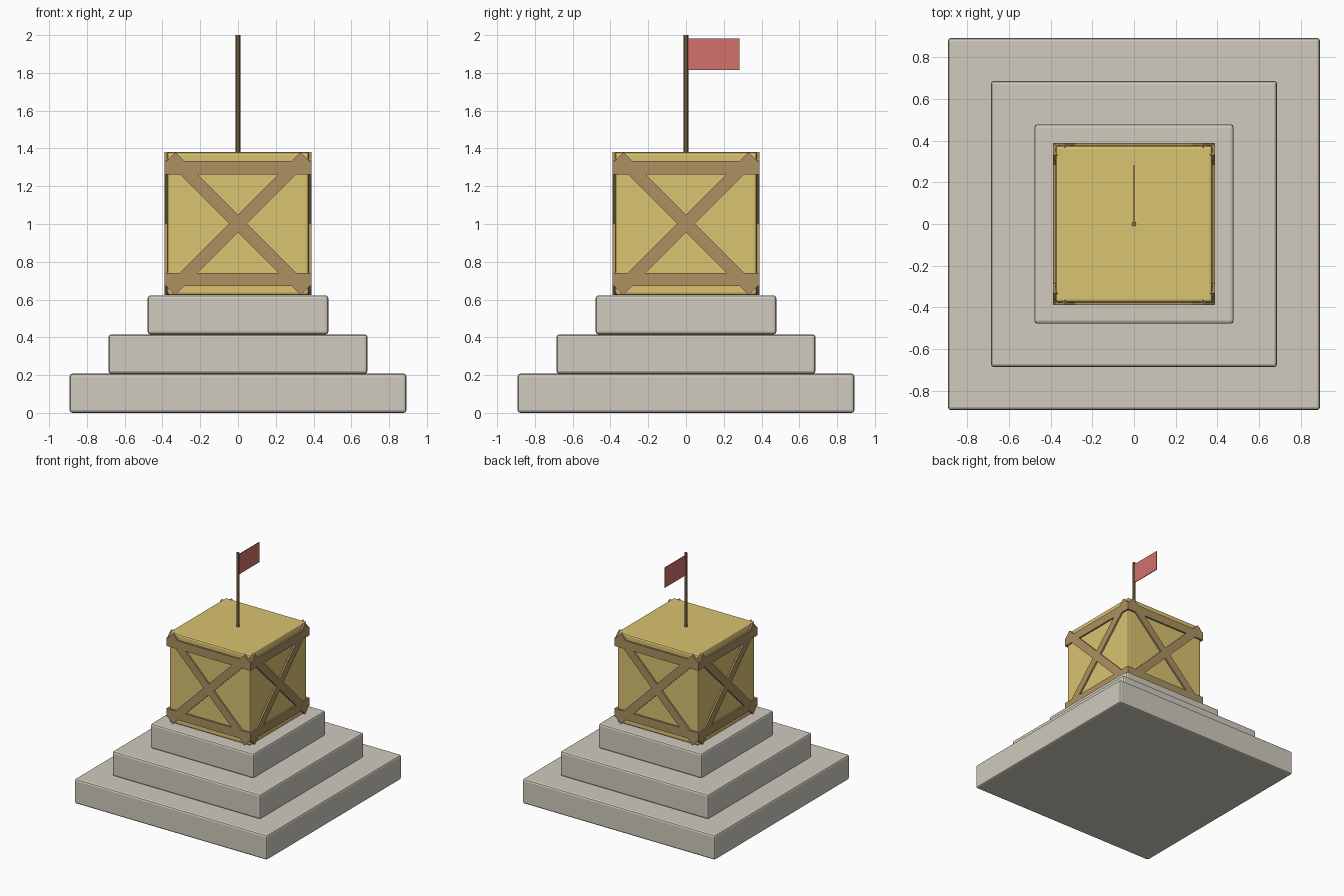
import bpy
from math import radians
from mathutils import Matrix, Vector

if "Cube" in bpy.data.objects:
    bpy.data.objects.remove(bpy.data.objects["Cube"])


def material(name, rgb):
    m = bpy.data.materials.new(name)
    m.diffuse_color = (*[c ** 2.2 for c in rgb], 1)
    m.use_nodes = True
    m.node_tree.nodes["Principled BSDF"].inputs["Base Color"].default_value = m.diffuse_color
    return m


STONE = material("stone", (0.81, 0.79, 0.74))
GOLD = material("yellow_wood", (0.85, 0.76, 0.44))
WOOD = material("brown_wood", (0.67, 0.56, 0.38))
POLE = material("pole_wood", (0.55, 0.45, 0.32))
RED = material("red_cloth", (0.82, 0.44, 0.42))


def box(name, size, matrix, mat, bevel=0):
    bpy.ops.mesh.primitive_cube_add(size=1)
    ob = bpy.context.object
    ob.name = name
    ob.data.transform(Matrix.Diagonal((*size, 1)))
    ob.matrix_world = matrix
    ob.data.materials.append(mat)
    if bevel:
        b = ob.modifiers.new("bevel", 'BEVEL')
        b.width = bevel
        b.segments = 2
    return ob


def at(x, y, z):
    return Matrix.Translation(Vector((x, y, z)))


# Stepped stone base
STEP = 0.2075
for i, half in enumerate((0.892, 0.686, 0.478)):
    box(f"step_{i + 1}", (2 * half, 2 * half, STEP), at(0, 0, STEP * (i + 0.5)), STONE, 0.015)

# Crate body
MID = 1.002
box("crate_body", (0.752, 0.752, 0.757), at(0, 0, MID), GOLD, 0.014)

# Rails and crossed braces on the four sides
DEPTH = 0.03
OUT = 0.389
for k, side in enumerate(("front", "right", "back", "left")):
    face = at(0, 0, MID) @ Matrix.Rotation(radians(90 * k), 4, 'Z') @ at(0, DEPTH / 2 - OUT, 0)
    for s, label in ((1, "upper"), (-1, "lower")):
        box(f"{side}_{label}_rail", (2 * OUT, DEPTH, 0.07), face @ at(0, 0, s * 0.296), WOOD)
        box(f"{side}_{label}_brace", (1.004, DEPTH, 0.066),
            face @ Matrix.Rotation(radians(45 * s), 4, 'Y'), WOOD)

# Flag pole
bpy.ops.mesh.primitive_cylinder_add(vertices=8, radius=0.012, depth=0.64, location=(0, 0, 1.68))
pole = bpy.context.object
pole.name = "flag_pole"
pole.data.materials.append(POLE)

# Flag
box("flag", (0.006, 0.28, 0.168), at(0, 0.143, 1.898), RED)
